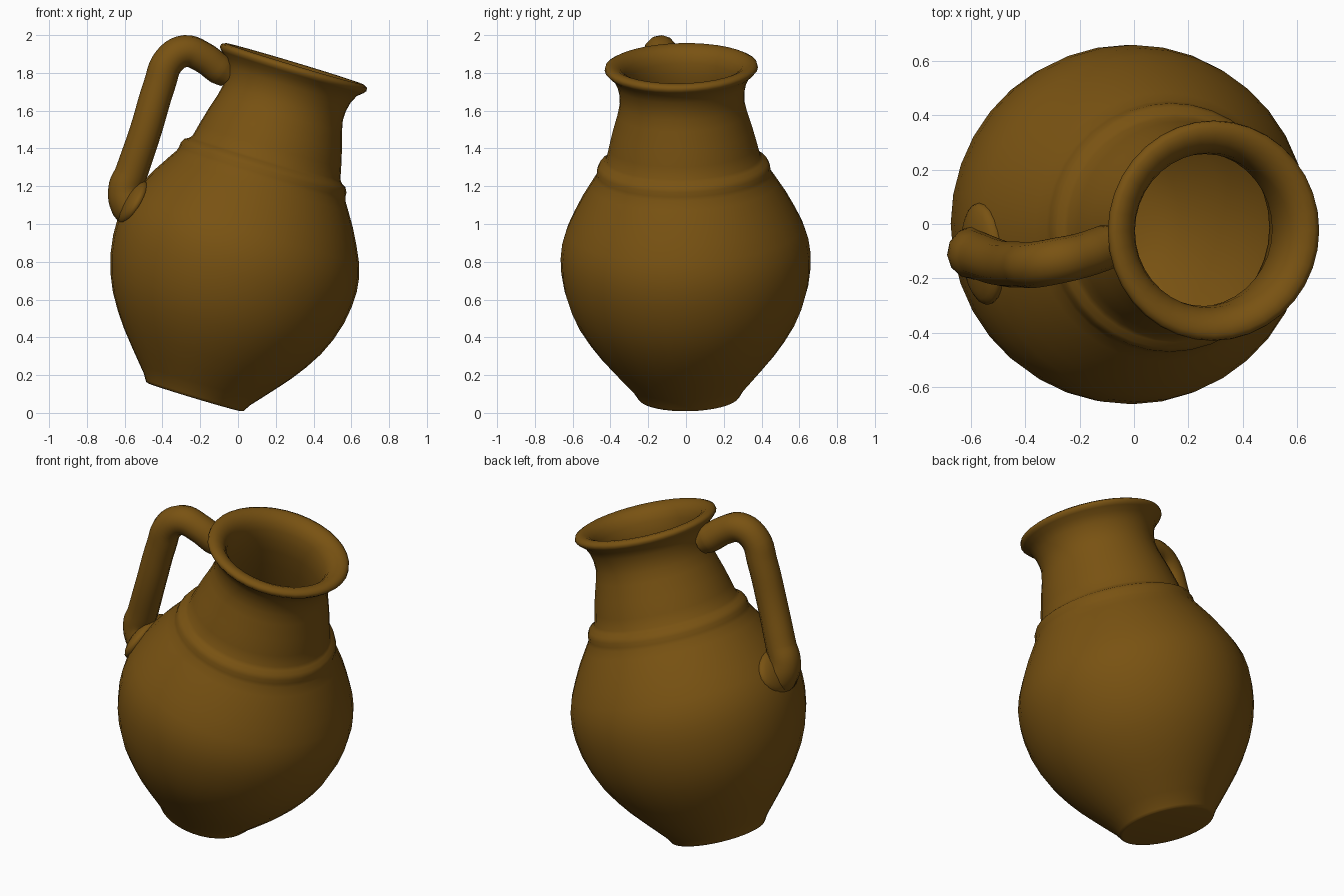
import bpy, bmesh, math
from mathutils import Vector, Matrix

if "Cube" in bpy.data.objects:
    bpy.data.objects.remove(bpy.data.objects["Cube"])

clay = bpy.data.materials.new("brown clay")
clay.diffuse_color = (0.19, 0.085, 0.006, 1)
clay.use_nodes = True
clay.node_tree.nodes["Principled BSDF"].inputs["Base Color"].default_value = clay.diffuse_color

# leaning axis of the jug
BASE = Vector((-0.23, 0.015, 0.083))
AXIS = (Vector((0.295, -0.025, 1.83)) - BASE).normalized()
LEAN = Matrix.Translation(BASE) @ Vector((0, 0, 1)).rotation_difference(AXIS).to_matrix().to_4x4()


def finish(name, bm, matrix):
    bmesh.ops.recalc_face_normals(bm, faces=bm.faces)
    bm.transform(matrix)
    for f in bm.faces:
        f.smooth = True
    me = bpy.data.meshes.new(name)
    bm.to_mesh(me)
    bm.free()
    me.materials.append(clay)
    ob = bpy.data.objects.new(name, me)
    bpy.context.collection.objects.link(ob)
    return ob


def lathe(name, profile, matrix, n=36):
    bm = bmesh.new()
    rings = []
    for r, t in profile:
        if r == 0:
            rings.append([bm.verts.new((0, 0, t))] * n)
        else:
            rings.append([bm.verts.new((r * math.cos(math.tau * i / n), r * math.sin(math.tau * i / n), t))
                          for i in range(n)])
    for a, b in zip(rings, rings[1:]):
        for i in range(n):
            j = (i + 1) % n
            bm.faces.new(list(dict.fromkeys((a[i], a[j], b[j], b[i]))))
    return finish(name, bm, matrix)


# jug: foot, belly, ridge, neck, lip, then hollow inside
outer = [(0, 0), (0.255, 0), (0.268, 0.003), (0.276, 0.015), (0.295, 0.045), (0.33, 0.085), (0.395, 0.16), (0.462, 0.24),
         (0.52, 0.32), (0.575, 0.41), (0.615, 0.5), (0.645, 0.6), (0.66, 0.7), (0.662, 0.78),
         (0.652, 0.86), (0.628, 0.935), (0.59, 1.015), (0.545, 1.1), (0.495, 1.18), (0.466, 1.225),
         (0.46, 1.245), (0.458, 1.27), (0.445, 1.295), (0.422, 1.308), (0.408, 1.325), (0.393, 1.39),
         (0.37, 1.48), (0.343, 1.57), (0.33, 1.63), (0.331, 1.68), (0.342, 1.73), (0.364, 1.775),
         (0.392, 1.798), (0.406, 1.815), (0.402, 1.833), (0.382, 1.843), (0.355, 1.842)]
inner = [(0.325, 1.828), (0.3, 1.8), (0.285, 1.76), (0.28, 1.7), (0.285, 1.62), (0.32, 1.5), (0.355, 1.35), (0.41, 1.22),
         (0.53, 1.02), (0.6, 0.85), (0.61, 0.72), (0.575, 0.52), (0.48, 0.34), (0.36, 0.19),
         (0.25, 0.1), (0, 0.08)]
lathe("jug_body", outer + inner, LEAN)

# handle: smooth tube swept along a path of (x, y, z, radius)
path = [(-0.055, -0.07, 1.79, 0.07), (-0.10, -0.085, 1.82, 0.083), (-0.19, -0.115, 1.885, 0.083),
        (-0.28, -0.135, 1.915, 0.085), (-0.365, -0.15, 1.865, 0.085), (-0.415, -0.15, 1.74, 0.085),
        (-0.49, -0.145, 1.49, 0.085), (-0.565, -0.12, 1.27, 0.087), (-0.596, -0.11, 1.18, 0.092),
        (-0.57, -0.105, 1.10, 0.105), (-0.50, -0.10, 1.03, 0.09)]
cu = bpy.data.curves.new("handle_path", "CURVE")
cu.dimensions = "3D"
cu.bevel_depth = 1
cu.bevel_resolution = 4
cu.resolution_u = 5
cu.use_fill_caps = True
sp = cu.splines.new("BEZIER")
sp.bezier_points.add(len(path) - 1)
for p, (x, y, z, r) in zip(sp.bezier_points, path):
    p.co = (x, y, z)
    p.radius = r
    p.handle_left_type = p.handle_right_type = "AUTO"
tube = bpy.data.objects.new("handle_path", cu)
bpy.context.collection.objects.link(tube)
bpy.context.view_layer.update()
me = bpy.data.meshes.new_from_object(tube.evaluated_get(bpy.context.evaluated_depsgraph_get()))
bm = bmesh.new()
bm.from_mesh(me)
me.materials.clear()
bpy.data.objects.remove(tube)
finish("handle", bm, Matrix.Identity(4))

# clay pressed out where the handle joins the belly
bm = bmesh.new()
bmesh.ops.create_uvsphere(bm, u_segments=24, v_segments=12, radius=1)
turn = Vector((0, 0, 1)).rotation_difference(Vector((-0.85, -0.12, 0.5))).to_matrix().to_4x4()
finish("handle_foot", bm, Matrix.Translation((-0.555, -0.11, 1.115)) @ turn @ Matrix.Diagonal((0.13, 0.19, 0.055, 1)))
